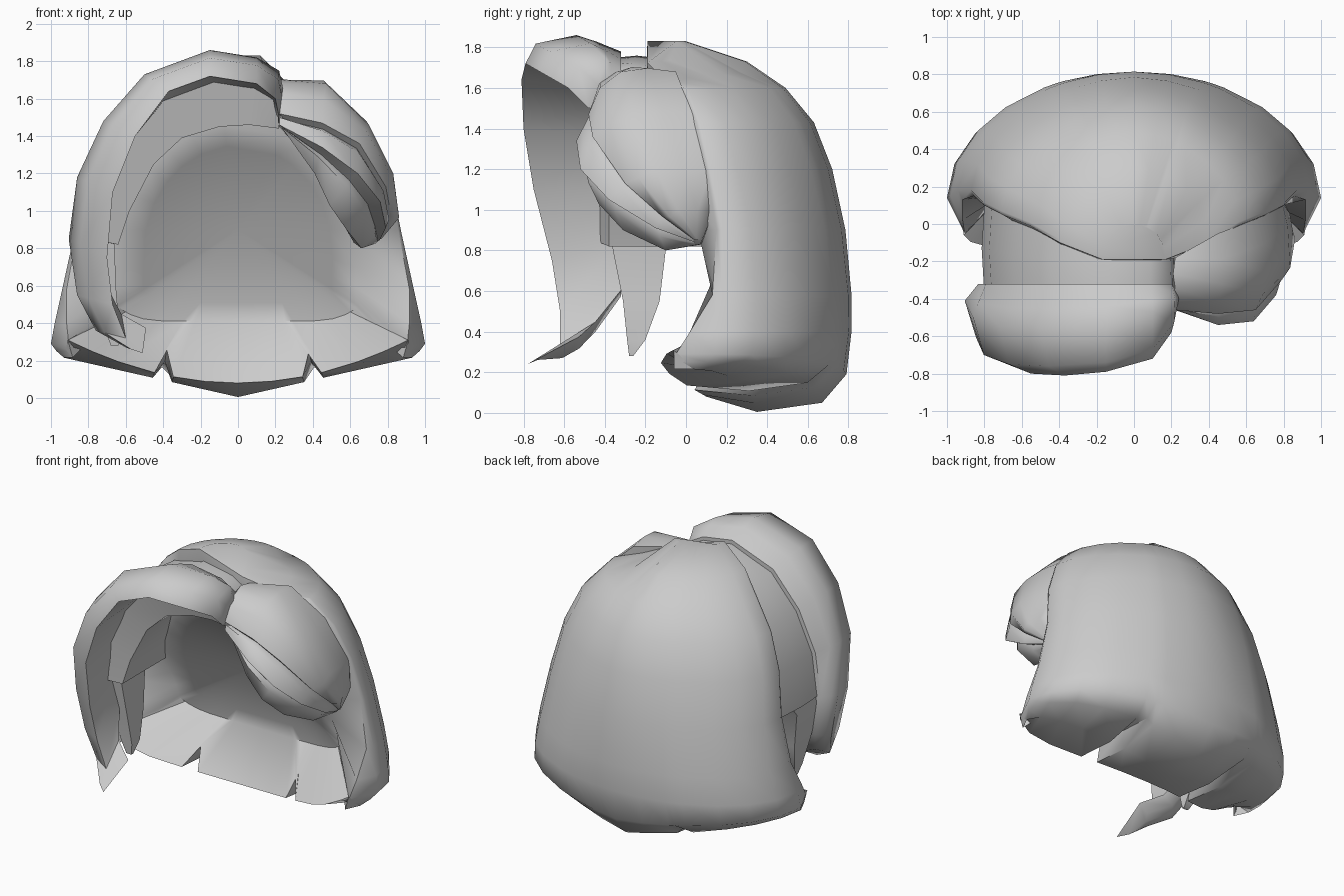
import bpy, bmesh, math
from mathutils import Vector

cube = bpy.data.objects.get("Cube")
if cube:
    bpy.data.objects.remove(cube)

mat = bpy.data.materials.new("hair_grey")
mat.use_nodes = True
GREY = (0.6, 0.6, 0.6, 1)
mat.diffuse_color = GREY
mat.node_tree.nodes["Principled BSDF"].inputs["Base Color"].default_value = GREY


def finish(name, bm):
    bmesh.ops.remove_doubles(bm, verts=bm.verts, dist=0.002)
    bmesh.ops.recalc_face_normals(bm, faces=bm.faces)
    mesh = bpy.data.meshes.new(name)
    bm.to_mesh(mesh)
    bm.free()
    obj = bpy.data.objects.new(name, mesh)
    bpy.context.collection.objects.link(obj)
    mesh.materials.append(mat)
    bpy.ops.object.select_all(action="DESELECT")
    obj.select_set(True)
    bpy.context.view_layer.objects.active = obj
    bpy.ops.object.shade_smooth_by_angle(angle=math.radians(55))


def bridge(bm, a, b, closed):
    """Quads between two equal rows of vertices."""
    n = len(a)
    for i in range(n if closed else n - 1):
        j = (i + 1) % n
        bm.faces.new((a[i], a[j], b[j], b[i]))


def loft(name, rings):
    """Closed skin over a run of rings, capped at both ends."""
    bm = bmesh.new()
    rows = [[bm.verts.new(p) for p in ring] for ring in rings]
    for a, b in zip(rows, rows[1:]):
        bridge(bm, a, b, True)
    bm.faces.new(rows[0])
    bm.faces.new(rows[-1])
    finish(name, bm)


# Back mass: rounded rows with edges curling forward, over a notched hem
half = [0.2, 0.38, 0.42, 0.49, 0.7, 0.85, 0.96, 1]
columns = [-s for s in reversed(half)] + [0] + half
NOTCH = 0.42


def hair_row(width, y0, depth, curl, z0, rise=0, lift=0, power=2):
    row = []
    for s in columns:
        up = lift if abs(s) == NOTCH else 0
        c = (1 - abs(s) ** power) ** (1 / power)
        row.append((width * s, y0 + depth * c, z0 + rise * abs(s) + up))
    ends = [(side * width * (1 - curl / 2), y0 - curl, z0 + rise) for side in (-1, 1)]
    return [ends[0]] + row + [ends[1]]


def lip_point(s):
    cut = 0.1 if abs(s) == NOTCH else 0
    return (0.91 * s, 0.1 - 0.4 * s**2 + 0.24 * s**8 + cut, 0.08 + 0.23 * s * s + 1.4 * cut)


lip_columns = [-1] + columns + [1]
shell_rows = [
    [lip_point(s) for s in lip_columns],
    hair_row(0.93, 0.04, 0.31, 0.1, 0.005, 0.21, 0.1),
    hair_row(0.97, 0.1, 0.57, 0.15, 0.05, 0.2, 0.03),
    hair_row(1, 0.14, 0.65, 0.19, 0.19, 0.1),
]
# height, half width, back, front, forward curl, roundness
for z, w, back, front, curl, power in [
    (0.4, 0.98, 0.815, 0.15, 0.13, 2), (0.58, 0.94, 0.815, 0.18, 0.05, 1.9),
    (0.9, 0.87, 0.785, 0.18, 0.03, 1.8), (1.2, 0.81, 0.72, 0.12, 0.02, 1.75),
    (1.43, 0.71, 0.63, 0.07, 0.02, 1.75), (1.6, 0.56, 0.49, 0.01, 0.02, 1.8),
    (1.73, 0.4, 0.3, -0.08, 0.02, 1.9), (1.83, 0.17, 0, -0.17, 0.02, 2),
]:
    row = hair_row(w, front, back - front, curl, z, power=power)
    # The left of the parting sits lower
    shell_rows.append([
        (x, y, z - 0.12 * max(0, 0.7 - y) if z > 1.7 and x > 0.12 else z) for x, y, z in row
    ])

bm = bmesh.new()
rows = [[bm.verts.new(p) for p in row] for row in shell_rows]
for a, b in zip(rows, rows[1:]):
    bridge(bm, a, b, False)
bm.faces.new(rows[-1])

# Front rim and its forward-leaning, slightly hollow panel
edge = rows[0] + [r[-1] for r in rows[1:]] + [r[0] for r in reversed(rows[1:])]
CENTRE = Vector((0, 0.06, 0.9))


def rim_point(i, v):
    if i < len(lip_columns):
        x = 0.6 * lip_columns[i]
        z = 0.41 + 0.05 * lip_columns[i] ** 8
    else:
        z = min(1.455, 0.47 + 0.61 * (v.co.z - 0.2))
        x = math.copysign(0.63 * math.sqrt(1 - (max(0, z - 0.75) / 0.71) ** 2), v.co.x)
    return Vector((x, 0.27 - 0.47 * (z - 0.45), z))


rim = [rim_point(i, v) for i, v in enumerate(edge)]
previous = edge
for scale, depth in [(1, 0), (0.8, 0.03), (0.4, 0.06)]:
    ring = [bm.verts.new(CENTRE.lerp(p, scale) + Vector((0, depth, 0))) for p in rim]
    bridge(bm, previous, ring, True)
    previous = ring
middle = bm.verts.new(CENTRE + Vector((0, 0.07, 0)))
for i, v in enumerate(previous):
    bm.faces.new((v, previous[(i + 1) % len(previous)], middle))
finish("back_hair", bm)

# Swept fringe: outer crest (x, z), front lip (x, z, y)
crest = [(0.24, 1.66), (0.22, 1.75), (0.1, 1.82), (-0.15, 1.86), (-0.5, 1.73), (-0.72, 1.48),
         (-0.86, 1.18), (-0.905, 0.85), (-0.86, 0.55), (-0.76, 0.36), (-0.6, 0.27)]
lip = [(0.22, 1.5, -0.48), (0.2, 1.6, -0.58), (0.1, 1.68, -0.72), (-0.15, 1.72, -0.79),
       (-0.37, 1.64, -0.81), (-0.55, 1.4, -0.8), (-0.67, 1.1, -0.75), (-0.7, 0.75, -0.66),
       (-0.67, 0.5, -0.62), (-0.6, 0.32, -0.62), (-0.51, 0.24, -0.78)]


def shrink(x, z, k):
    return x * k, 0.85 + (z - 0.85) * k


rings = []
for (cx, cz), (fx, fz, fy) in zip(crest, lip):
    back = -0.32 - 0.9 * max(0, 0.5 - cz)
    top = min(fy + 0.25, back - 0.08)
    bx, bz = shrink(cx, cz, 0.92)
    ix, iz = shrink(cx, cz, 0.82)
    rings.append([
        (fx, fy, fz),
        (fx * 0.3 + cx * 0.7, fy + 0.05, fz * 0.3 + cz * 0.7),
        (cx, top, cz),
        (cx * 0.6 + bx * 0.4, (top + back) / 2 - 0.01, cz * 0.6 + bz * 0.4),
        (bx, back, bz),
        (ix, back, iz),
    ])
loft("swept_fringe", rings)

# Right side cap between the fringe and the back mass, ending beside the face
wall = [(0.22, 1.44), (0.14, 1.45), (0.06, 1.46), (-0.1, 1.45), (-0.3, 1.39), (-0.45, 1.25),
        (-0.58, 1), (-0.64, 0.82)]
rings = []
for (cx, cz), (wx, wz) in zip(crest, wall):
    back = -0.13 - 0.3 * cx
    ox, oz = shrink(cx, cz, 0.88)
    mx, mz = shrink(cx, cz, 0.9)
    rings.append([
        (ox, -0.45, oz), (mx, back * 0.5 - 0.2, mz), (ox, back + 0.02, oz),
        (wx, back + 0.04, wz), (wx, -0.38, wz),
    ])
loft("right_cap", rings)

# Small lock hanging below the cap, behind the fringe
rings = []
for z, front, back, outer, inner in [
    (1, -0.38, 0.05, -0.78, -0.64), (0.8, -0.36, -0.1, -0.8, -0.66),
    (0.55, -0.31, -0.13, -0.76, -0.65), (0.36, -0.29, -0.2, -0.71, -0.63),
    (0.28, -0.28, -0.26, -0.68, -0.64),
]:
    rings.append([(outer, front, z), (outer, back, z), (inner, back, z), (inner, front, z)])
loft("side_lock", rings)

# Left puff: lengthwise strands from the parting to a shared tip
TIP = Vector((0.75, 0.07, 0.83))
back_edge = [(0.22, -0.18, 1.69), (0.45, -0.05, 1.68), (0.66, 0.03, 1.48), (0.79, 0.12, 1.2), (0.79, 0.14, 1)]
dome = [(0.22, -0.34, 1.68), (0.47, -0.32, 1.68), (0.7, -0.25, 1.46), (0.83, -0.15, 1.2), (0.85, -0.04, 1)]
upper = [(0.22, -0.46, 1.52), (0.45, -0.48, 1.47), (0.65, -0.46, 1.36), (0.79, -0.3, 1.13), (0.82, -0.12, 0.97)]
strand = [(0.22, -0.46, 1.46), (0.45, -0.54, 1.34), (0.64, -0.52, 1.2), (0.76, -0.38, 1.05), (0.79, -0.15, 0.91)]
under = [(0.24, -0.4, 1.44), (0.41, -0.49, 1.2), (0.49, -0.43, 1.03), (0.58, -0.31, 0.9), (0.66, -0.1, 0.8)]
inside = [(0.22, -0.2, 1.45), (0.36, -0.15, 1.3), (0.46, -0.05, 1.12), (0.55, 0.05, 0.95), (0.62, 0.08, 0.83)]


def blend(a, b, t, inset=0):
    heart = Vector((0.5, -0.1, 1.25))
    return [Vector(p).lerp(Vector(q), t).lerp(heart, inset) for p, q in zip(a, b)]


strips = [
    back_edge,
    blend(back_edge, dome, 0.5, -0.04),
    dome,
    blend(dome, upper, 0.5, -0.08),
    upper,
    blend(upper, strand, 0.1, 0.1),
    blend(upper, strand, 0.3, 0.01),
    strand,
    blend(strand, under, 0.25, 0.1),
    blend(strand, under, 0.4, 0.01),
    under,
    inside,
]
rings = [list(ring) for ring in zip(*strips)]
rings.append([Vector(p).lerp(TIP, 0.85) for p in rings[-1]])
loft("left_puff", rings)
